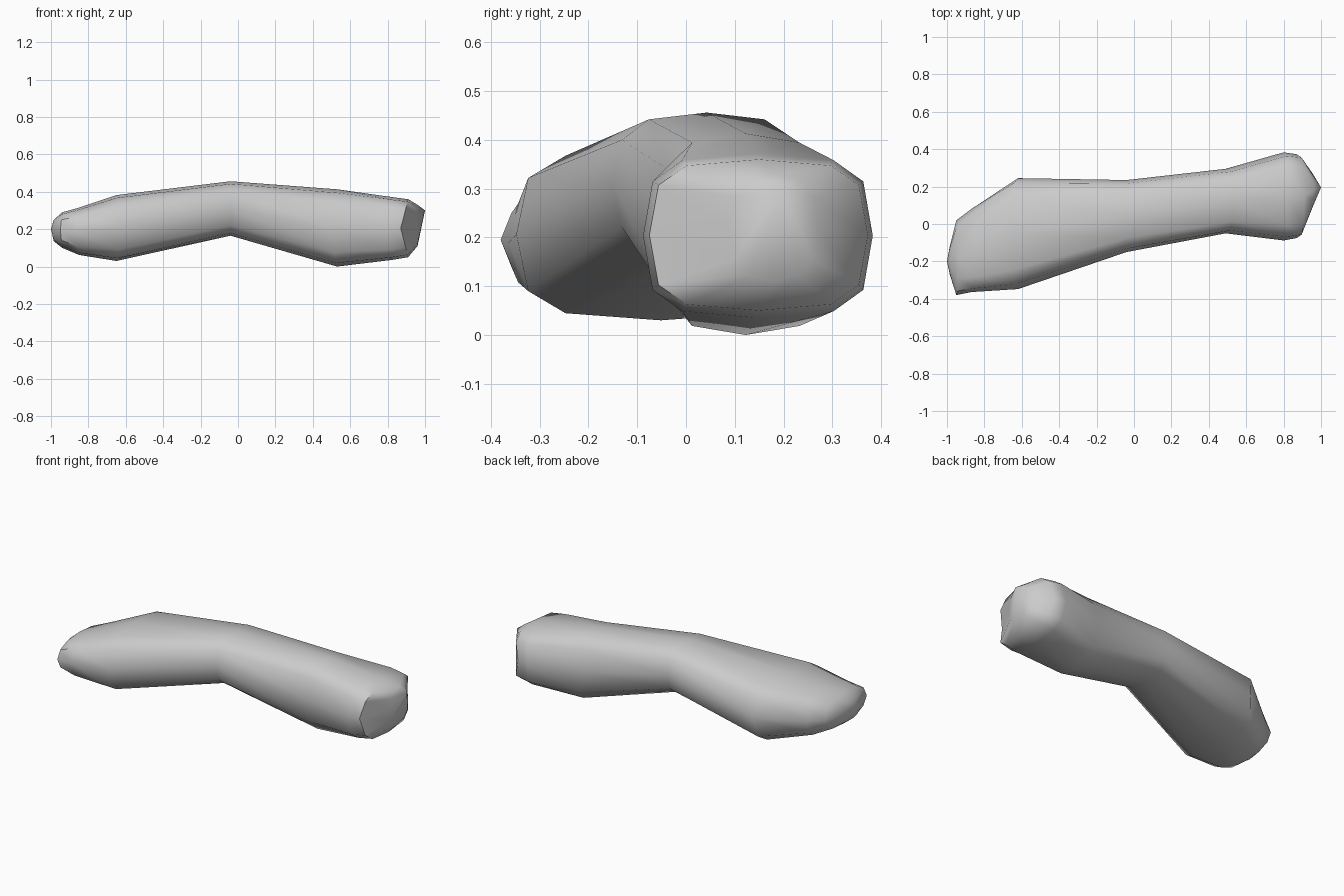
import bpy, bmesh, math

if "Cube" in bpy.data.objects:
    bpy.data.objects.remove(bpy.data.objects["Cube"])

SIDES = 12
# Cross-sections: x, y min, y max, z min, z max, squareness, x shift of top and bottom
SECTIONS = [
    (-0.985, -0.27, -0.12, 0.135, 0.25, 0.9, 0.0),
    (-0.95, -0.38, 0.02, 0.10, 0.29, 0.8, 0.01),
    (-0.87, -0.364, 0.08, 0.062, 0.315, 0.65, 0.02),
    (-0.62, -0.348, 0.245, 0.03, 0.382, 0.6, -0.03),
    (-0.04, -0.15, 0.235, 0.165, 0.456, 0.7, 0.0),
    (0.49, -0.05, 0.295, 0.0, 0.413, 0.65, 0.04),
    (0.80, -0.088, 0.383, 0.035, 0.372, 0.6, 0.02),
    (0.87, -0.075, 0.373, 0.05, 0.36, 0.6, 0.04),
    (0.955, 0.09, 0.27, 0.11, 0.33, 0.8, 0.005),
]


def power(v, p):
    return math.copysign(abs(v) ** p, v) if abs(v) > 1e-6 else 0.0


# Bent log body, lofted through the sections
bm = bmesh.new()
rings = []
for x, y0, y1, z0, z1, p, shift in SECTIONS:
    ring = []
    for i in range(SIDES):
        a = 2 * math.pi * i / SIDES
        c, s = power(math.cos(a), p), power(math.sin(a), p)
        ring.append(bm.verts.new((x + shift * abs(s),
                                  (y0 + y1) / 2 + (y1 - y0) / 2 * c,
                                  (z0 + z1) / 2 + (z1 - z0) / 2 * s)))
    rings.append(ring)
for a, b in zip(rings, rings[1:]):
    for i in range(SIDES):
        j = (i + 1) % SIDES
        bm.faces.new((a[i], a[j], b[j], b[i]))

# Pointed ends
for ring, tip in ((rings[0], (-1, -0.2, 0.2)), (rings[-1], (1, 0.195, 0.3))):
    t = bm.verts.new(tip)
    for i in range(SIDES):
        bm.faces.new((ring[i], ring[(i + 1) % SIDES], t))
bmesh.ops.recalc_face_normals(bm, faces=bm.faces)

mesh = bpy.data.meshes.new("bent_log")
bm.to_mesh(mesh)
bm.free()
log = bpy.data.objects.new("bent_log", mesh)
bpy.context.collection.objects.link(log)
bpy.context.view_layer.objects.active = log
log.select_set(True)
bpy.ops.object.shade_smooth_by_angle(angle=math.radians(50))
